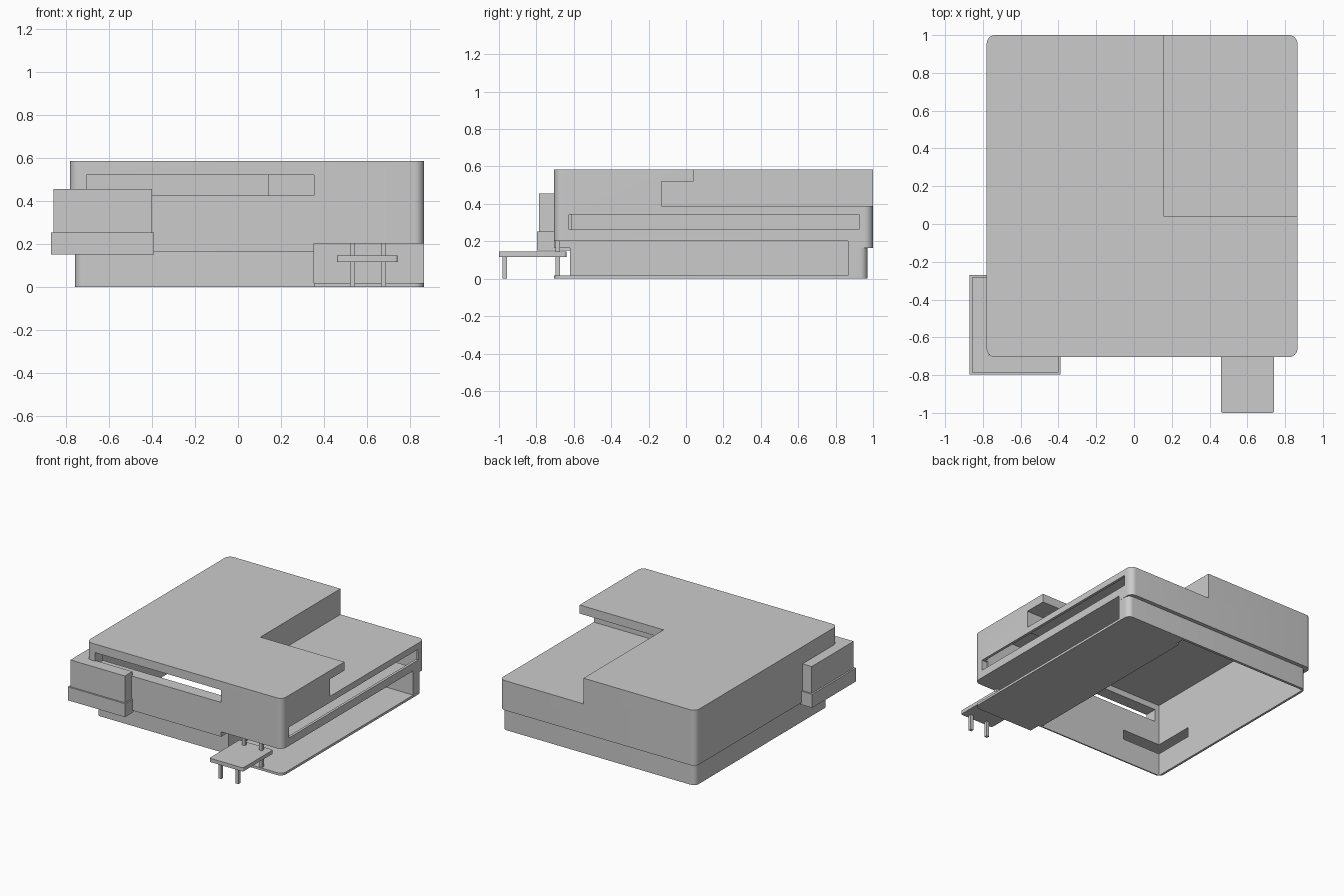
import bpy, bmesh, math

if "Cube" in bpy.data.objects:
    bpy.data.objects.remove(bpy.data.objects["Cube"])


def prism(name, pts, z0, z1):
    """Extrude a counter-clockwise outline from z0 to z1."""
    bm = bmesh.new()
    face = bm.faces.new([bm.verts.new((x, y, z0)) for x, y in pts])
    ext = bmesh.ops.extrude_face_region(bm, geom=[face])
    for v in ext["geom"]:
        if isinstance(v, bmesh.types.BMVert):
            v.co.z = z1
    bmesh.ops.recalc_face_normals(bm, faces=bm.faces)
    me = bpy.data.meshes.new(name)
    bm.to_mesh(me)
    bm.free()
    ob = bpy.data.objects.new(name, me)
    bpy.context.collection.objects.link(ob)
    return ob


def box(name, x0, x1, y0, y1, z0, z1, r=0.0, seg=8):
    """Box with optional rounded vertical corners."""
    if r == 0:
        return prism(name, [(x0, y0), (x1, y0), (x1, y1), (x0, y1)], z0, z1)
    pts = []
    centres = [(x0 + r, y0 + r), (x1 - r, y0 + r), (x1 - r, y1 - r), (x0 + r, y1 - r)]
    for i, (cx, cy) in enumerate(centres):
        for k in range(seg + 1):
            a = math.pi + (i + k / seg) * math.pi / 2
            pts.append((cx + r * math.cos(a), cy + r * math.sin(a)))
    return prism(name, pts, z0, z1)


def ell(name, x0, x1, y0, y1, xi, yi, z0, z1):
    """L-shaped block wrapping the front left corner."""
    pts = [(x0, y0), (x1, y0), (x1, yi), (xi, yi), (xi, y1), (x0, y1)]
    return prism(name, pts, z0, z1)


def boolean(ob, tool, op="DIFFERENCE", keep=False):
    m = ob.modifiers.new("bool", "BOOLEAN")
    m.operation, m.object, m.solver = op, tool, "EXACT"
    bpy.context.view_layer.objects.active = ob
    bpy.ops.object.modifier_apply(modifier=m.name)
    if not keep:
        bpy.data.objects.remove(tool)


def smooth(ob):
    bpy.ops.object.select_all(action="DESELECT")
    ob.select_set(True)
    bpy.context.view_layer.objects.active = ob
    bpy.ops.object.shade_smooth_by_angle(angle=math.radians(30))


# Main shell: wide upper storey on a set-back ground storey
house = box("house_shell", -0.78, 0.865, -0.705, 1.0, 0.165, 0.585, 0.045)
boolean(house, box("lower", -0.757, 0.864, -0.62, 0.97, 0, 0.3, 0.04), "UNION")

# Hollow interior, open at the bottom, stepping round the terrace and carport
inner = box("inner", -0.74, 0.845, -0.61, 0.95, -0.1, 0.565)
boolean(inner, box("terrace_keep", 0.14, 1.0, -0.15, 1.1, 0.37, 0.7))
boolean(inner, box("carport_keep", 0.33, 1.0, -0.8, 0.88, -0.2, 0.22))
boolean(house, inner)

# Roof terrace and the recess under its overhanging roof edge
boolean(house, box("terrace_cut", 0.16, 1.0, 0.04, 1.1, 0.39, 0.7))
boolean(house, box("recess_cut", 0.16, 1.0, -0.13, 0.1, 0.39, 0.52))

# Carport recess at the front right corner
boolean(house, box("carport_cut", 0.353, 1.0, -0.8, 0.865, -0.1, 0.202))

# Long window slots at the front and right
boolean(house, box("front_slot", -0.705, 0.353, -0.8, -0.58, 0.425, 0.52))
boolean(house, box("right_slot", 0.82, 0.95, -0.625, 0.925, 0.262, 0.343))

# Corner bay: lower rim hollowed through to the interior, upper block on top
rim = ell("corner_bay_rim", -0.87, -0.39, -0.797, -0.27, -0.77, -0.695, 0.15, 0.252)
bay = ell("corner_bay", -0.857, -0.40, -0.785, -0.283, -0.77, -0.695, 0.25, 0.455)
opening = ell("opening", -0.845, -0.415, -0.77, -0.295, -0.72, -0.59, 0.175, 0.249)
boolean(house, opening, keep=True)
boolean(rim, opening)

# Carport floor slab with rounded outer corners
slab = box("carport_floor", 0.2, 0.865, -0.705, 0.96, 0, 0.018, 0.045)
boolean(slab, box("slab_cut", 0.1, 0.353, -1, 1.1, -0.1, 0.1))

# Entrance platform and its posts
platform = box("entrance_platform", 0.46, 0.742, -1.0, -0.64, 0.117, 0.145, 0.012, 4)
for i, x in enumerate((0.533, 0.677)):
    box(f"front_post_{i + 1}", x - 0.012, x + 0.012, -0.98, -0.957, 0.0, 0.12)
    box(f"rear_post_{i + 1}", x - 0.012, x + 0.012, -0.697, -0.674, 0.001, 0.205)

for ob in (house, slab, platform):
    smooth(ob)
